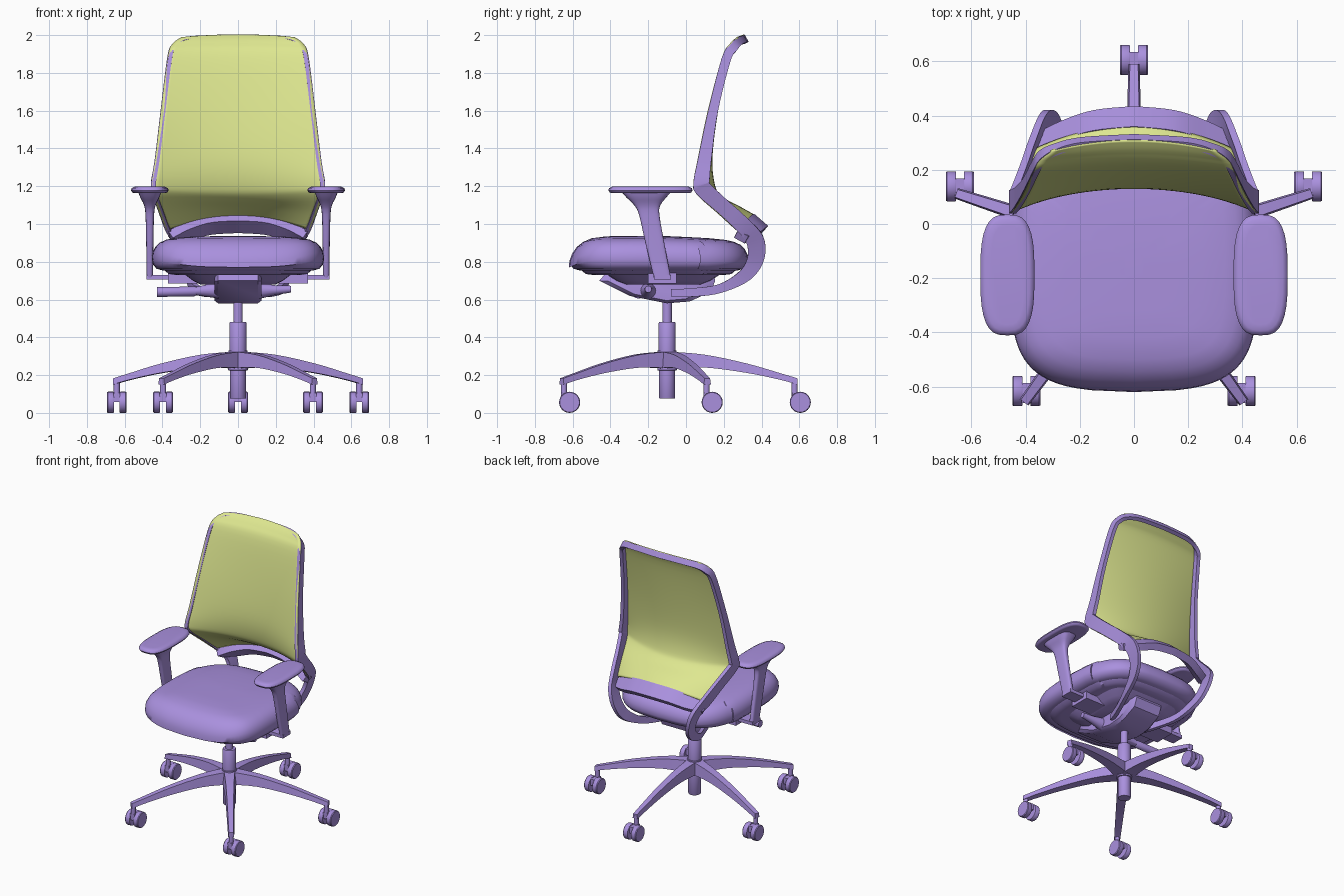
import bpy, math
from mathutils import Vector, Matrix

if "Cube" in bpy.data.objects:
    bpy.data.objects.remove(bpy.data.objects["Cube"])


def material(name, color):
    m = bpy.data.materials.new(name)
    m.diffuse_color = color
    m.use_nodes = True
    m.node_tree.nodes["Principled BSDF"].inputs["Base Color"].default_value = m.diffuse_color
    return m


PURPLE = material("purple", (0.40, 0.28, 0.73, 1))
LIME = material("lime", (0.73, 0.80, 0.28, 1))


def make(name, verts, faces, mat=PURPLE, angle=35):
    me = bpy.data.meshes.new(name)
    me.from_pydata([tuple(v) for v in verts], [], faces)
    ob = bpy.data.objects.new(name, me)
    bpy.context.collection.objects.link(ob)
    me.materials.append(mat)
    bpy.ops.object.select_all(action='DESELECT')
    ob.select_set(True)
    bpy.context.view_layer.objects.active = ob
    bpy.ops.object.mode_set(mode='EDIT')
    bpy.ops.mesh.select_all(action='SELECT')
    bpy.ops.mesh.normals_make_consistent(inside=False)
    bpy.ops.object.mode_set(mode='OBJECT')
    bpy.ops.object.shade_smooth_by_angle(angle=math.radians(angle))
    return ob


def loft(name, rings, mat=PURPLE, angle=35):
    """Skin a list of equal-length rings and cap both ends."""
    n = len(rings[0])
    verts = [v for r in rings for v in r]
    faces = [(i * n + j, i * n + (j + 1) % n, (i + 1) * n + (j + 1) % n, (i + 1) * n + j)
             for i in range(len(rings) - 1) for j in range(n)]
    faces += [tuple(range(n))[::-1], tuple(range(len(verts) - n, len(verts)))]
    return make(name, verts, faces, mat, angle)


def spline(pts, steps=5):
    """Catmull-Rom through tuples of any length."""
    p = [pts[0]] + list(pts) + [pts[-1]]
    out = []
    for a, b, c, d in zip(p, p[1:], p[2:], p[3:]):
        for k in range(steps):
            t = k / steps
            out.append(tuple(0.5 * (2 * q + (r - o) * t + (2 * o - 5 * q + 4 * r - s) * t * t
                                    + (3 * q - o - 3 * r + s) * t ** 3)
                             for o, q, r, s in zip(a, b, c, d)))
    return out + [tuple(pts[-1])]


def strap(name, half, thick):
    """Sweep a flat bar along mirrored stations (x, y, z, depth_y, depth_z)."""
    right = spline(half)
    path = [(-s[0],) + s[1:] for s in right[:0:-1]] + right
    pos = [Vector(s[:3]) for s in path]
    rings = []
    for i, s in enumerate(path):
        t = pos[min(i + 1, len(pos) - 1)] - pos[max(i - 1, 0)]
        d = Vector((0, s[3], s[4]))
        n = -t.cross(d).normalized() * thick
        rings.append([pos[i], pos[i] + d, pos[i] + d + n, pos[i] + n])
    return loft(name, rings)


def circle(c, r, axis='Z', n=24):
    out = []
    for k in range(n):
        a, b = r * math.cos(2 * math.pi * k / n), r * math.sin(2 * math.pi * k / n)
        out.append(Vector(c) + Vector((a, b, 0) if axis == 'Z' else (0, a, b)))
    return out


def superoval(cx, cy, z, hx, hy, e=2.5, n=32):
    def f(v):
        return math.copysign(abs(v) ** (2 / e), v)
    return [Vector((cx + hx * f(math.cos(2 * math.pi * k / n)),
                    cy + hy * f(math.sin(2 * math.pi * k / n)), z)) for k in range(n)]


def box(name, x, y, z):
    return loft(name, [[(x[0], y[0], h), (x[1], y[0], h), (x[1], y[1], h), (x[0], y[1], h)] for h in z])


# Five-star base with casters
CY = -0.10
for i in range(5):
    turn = Matrix.Translation((0, CY, 0)) @ Matrix.Rotation(i * math.tau / 5, 4, 'Z')
    rings = []
    for r, top, bot, w in spline([(0, .325, .235, .05), (.2, .308, .24, .036), (.42, .262, .212, .028),
                                  (.6, .21, .175, .023), (.69, .183, .15, .02)], 4):
        rings.append([turn @ Vector(v) for v in ((-w * .75, r, top), (w * .75, r, top),
                                                 (w, r, bot), (-w, r, bot))])
    loft("base_arm", rings)
    s = turn @ Vector((0, .675, 0))
    loft("caster_stem", [circle((s.x, s.y, z), .016, n=16) for z in (.09, .17)])
    wy = s.y + .03
    for side in (-1, 1):
        loft("caster_wheel", [circle((s.x + side * x, wy, .056), r, 'X')
                              for x, r in ((.015, .054), (.019, .056), (.047, .056), (.052, .052))])
    box("caster_bridge", (s.x - .018, s.x + .018), (s.y - .015, wy + .03), (.058, .104))

# Gas lift column
loft("gas_lift", [circle((0, CY, z), r) for z, r in
                  ((.075, .04), (.08, .043), (.225, .043), (.226, .052), (.33, .05), (.331, .045),
                   (.475, .045), (.48, .042), (.481, .025), (.62, .025))])

# Tilt mechanism under the seat
side = [(-.46, .70), (-.3, .62), (-.1, .58), (.02, .59), (.13, .64), (.155, .70), (.14, .765), (-.4, .765)]
loft("mechanism", [[Vector((x, -.13 + (y + .13) * k, .68 + (z - .68) * k)) for y, z in side]
                   for x, k in ((-.125, .85), (-.105, 1), (.105, 1), (.125, .85))])
loft("mechanism_plate", [superoval(0, -.12, z, hx, hy, 5) for z, hx, hy in
                         ((.68, .2, .2), (.70, .24, .25), (.745, .3, .32))])
loft("tilt_lever", [circle((x, -.25, z), r, 'X', 16) for x, z, r in
                    ((-.1, .65, .045), (-.22, .645, .022), (-.23, .643, .026), (-.43, .64, .026))])
loft("height_lever", [circle((x, -.2, z), r, 'X', 16) for x, z, r in
                      ((.1, .645, .045), (.2, .65, .025), (.28, .655, .018))])


# Seat cushion and pan
def seat_ring(z, inset):
    ring = superoval(0, -.145, z, .456 - inset, .475 - inset, 4.6, 72)
    for v in ring:
        back = max(0, (v.y + .1) / .43)
        v.x *= 1 - .15 * back ** 2
        v.y += .05 * (v.x / .456) ** 2 * (1 if v.y < -.3 else -1 if v.y > .1 else 0)
        if z > .8:
            v.z -= .05 * max(0, (-.44 - v.y) / .18) ** 2 + .02 * max(0, (v.y + .1) / .43)
            v.z -= .008 * (v.x / .456) ** 2
    return ring


loft("seat", [seat_ring(z, i) for z, i in
              ((.752, .12), (.753, .06), (.763, .025), (.785, .006), (.82, 0), (.855, .003), (.885, .018),
               (.908, .042), (.922, .075), (.93, .12), (.935, .2), (.936, .3), (.936, .42))], angle=60)
loft("seat_pan", [seat_ring(z, i) for z, i in ((.73, .13), (.735, .09), (.76, .06))])

# Back frame running from the top rim down under the seat
strap("back_frame", [
    (0, .312, 2.0, .02, -.035), (.2, .30, 1.998, .02, -.035), (.3, .27, 1.985, .025, -.035),
    (.35, .235, 1.95, .035, -.03), (.375, .19, 1.88, .045, -.02), (.41, .118, 1.6, .05, -.01),
    (.44, .065, 1.35, .07, -.005), (.46, .04, 1.22, .085, .01), (.455, .055, 1.16, .075, .05),
    (.42, .17, 1.06, .05, .065), (.385, .27, .965, .05, .07), (.345, .32, .90, .09, .03),
    (.31, .325, .82, .088, -.01), (.28, .28, .745, .06, -.04), (.24, .17, .68, .015, -.045),
    (.18, .03, .66, 0, -.045), (.14, -.08, .655, 0, -.04)], .026)

# Lower cross bar of the back
strap("back_crossbar", [(0, .36, 1.055, .075, -.065), (.15, .345, 1.045, .075, -.065),
                        (.27, .31, 1.01, .07, -.06), (.37, .275, .965, .055, -.03)], .05)

# Mesh back panel: edge (x, y, z) blended to centre line (y, z)
rows = spline([(.30, .272, 1.986, .31, 2.0), (.348, .235, 1.95, .265, 1.96), (.372, .195, 1.88, .22, 1.88),
               (.407, .12, 1.6, .165, 1.6), (.437, .068, 1.35, .135, 1.35), (.456, .044, 1.22, .15, 1.2),
               (.45, .06, 1.16, .19, 1.14), (.417, .17, 1.06, .28, 1.09), (.38, .268, .97, .36, 1.045)])
N = 24
verts, faces = [], []
for x, y, z, cy, cz in rows:
    for j in range(N + 1):
        u = 2 * j / N - 1
        verts.append((u * x, cy + (y - cy) * u * u, cz + (z - cz) * u * u))
for i in range(len(rows) - 1):
    for j in range(N):
        a = i * (N + 1) + j
        faces.append((a, a + 1, a + N + 2, a + N + 1))
panel = make("mesh_back", verts, faces, LIME, 60)
sol = panel.modifiers.new("thickness", 'SOLIDIFY')
sol.thickness, sol.offset = .01, 0

# Armrests
for s in (-1, 1):
    x = .467 * s
    loft("arm_pad", [superoval(x, -.188, z, .1 - i, .223 - i, 3) for z, i in
                     ((1.163, .02), (1.166, .008), (1.178, 0), (1.19, .004), (1.197, .018), (1.199, .04))], angle=50)
    loft("arm_post", [superoval(x, y, z, hx, hy, 3.5) for y, z, hx, hy in
                      spline([(-.21, 1.166, .06, .128), (-.21, 1.14, .05, .105), (-.205, 1.10, .031, .07),
                              (-.195, 1.05, .023, .054), (-.165, .9, .019, .05), (-.125, .715, .017, .045)], 3)])
    box("arm_bracket", sorted((.15 * s, .484 * s)), (-.17, -.08), (.706, .73))
    box("arm_bracket_socket", sorted((.16 * s, .37 * s)), (-.2, -.05), (.685, .745))
